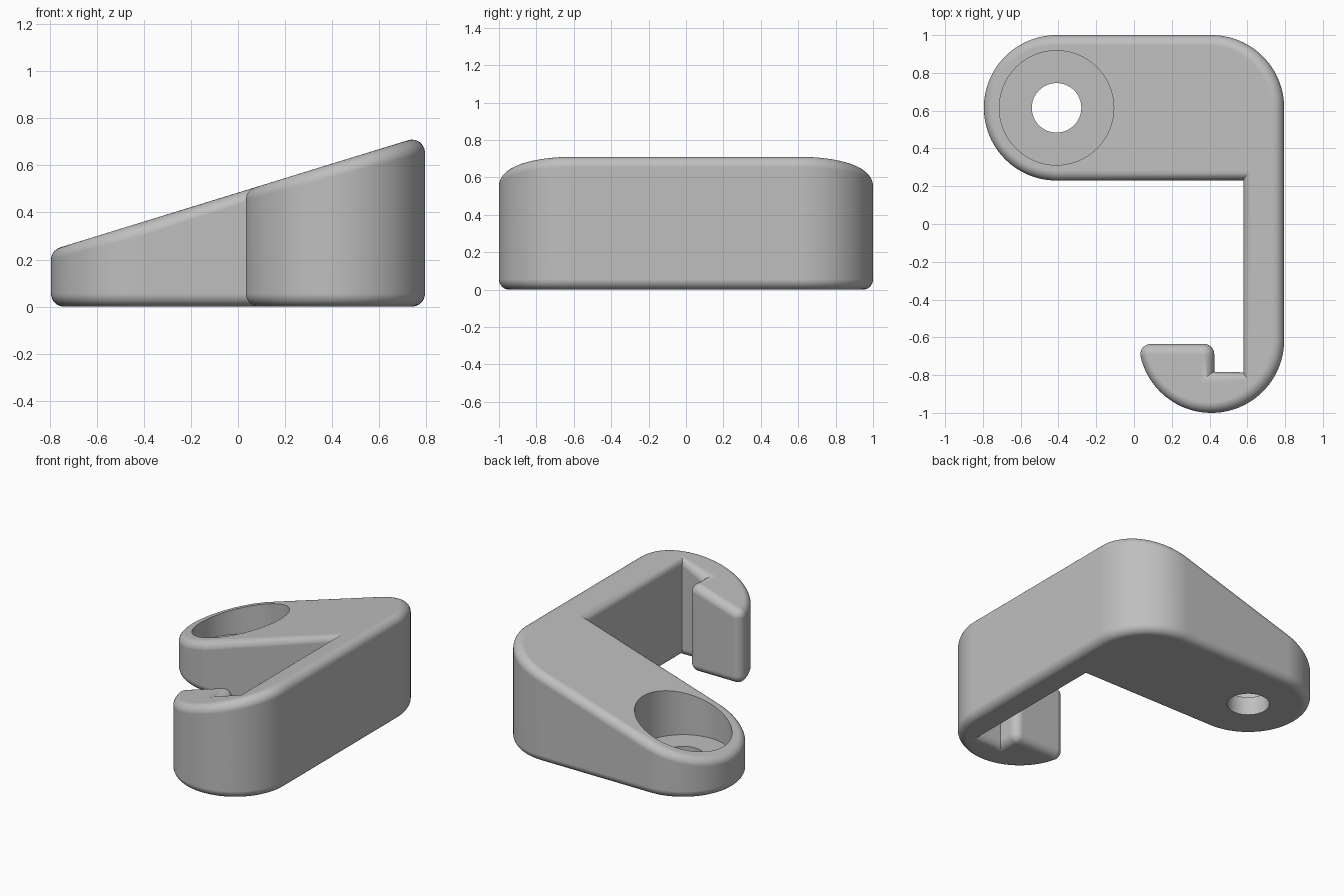
import bpy, bmesh
from math import sin, cos, radians, degrees, atan2, sqrt, pi
from mathutils import Vector

cube = bpy.data.objects.get("Cube")
if cube:
    bpy.data.objects.remove(cube, do_unlink=True)

R = 0.385       # large plan radius
F = 0.055       # edge fillet and hook tip radius
SLOPE = 0.308   # rise of the top face along x
MID = 0.4845    # height of the top face at x = 0
STEPS = 8       # fillet segments

grey = bpy.data.materials.new("plain grey")
grey.use_nodes = True
colour = (0.52, 0.52, 0.52, 1)
grey.diffuse_color = colour
grey.node_tree.nodes["Principled BSDF"].inputs["Base Color"].default_value = colour


def arc(cx, cy, radius, start, end, count):
    """Points inset by the fillet, each with its outward direction."""
    points = []
    for i in range(count + 1):
        a = radians(start + (end - start) * i / count)
        out = Vector((cos(a), sin(a), 0))
        points.append((Vector((cx, cy, 0)) + out * (radius - F), out))
    return points


def inner_corner(x, y, sx, sy):
    out = Vector((sx, sy, 0))
    return [(Vector((x, y, 0)) - out * F, out)]


# Plan outline, counter-clockwise: rounded end, inner arm, hook, outer corners
tip_y = -0.635 - F
hook_y = R - 1
tip_x = 0.41 - sqrt((R - F) ** 2 - (tip_y - hook_y) ** 2)
tip_angle = degrees(atan2(tip_y - hook_y, tip_x - 0.41)) + 360
outline = (arc(-0.41, 1 - R, R, 90, 270, 48)
           + inner_corner(0.58, 0.23, -1, -1)
           + inner_corner(0.58, -0.785, -1, 1)
           + inner_corner(0.425, -0.785, 1, 1)
           + arc(0.425 - F, tip_y, F, 0, 90, 8)
           + arc(tip_x, tip_y, F, 90, tip_angle, 10)
           + arc(0.41, hook_y, R, tip_angle, 360, 44)[1:]
           + arc(0.41, 1 - R, R, 0, 90, 24))


def fillet_ring(bm, t, normal, height):
    """One ring of a rolling fillet between the wall (t=0) and a face (t=1)."""
    ring = []
    for centre, out in outline:
        angle = out.angle(normal)
        a = sin((1 - t) * angle) / sin(angle)
        b = sin(t * angle) / sin(angle)
        p = centre + Vector((0, 0, height(centre.x))) + F * (a * out + b * normal)
        ring.append(bm.verts.new(p))
    return ring


# Wedge-shaped body with filleted bottom and sloping top
bm = bmesh.new()
down = Vector((0, 0, -1))
up = Vector((-SLOPE, 0, 1)).normalized()
drop = F * sqrt(1 + SLOPE ** 2)
rings = [fillet_ring(bm, 1 - i / STEPS, down, lambda x: F) for i in range(STEPS + 1)]
rings += [fillet_ring(bm, i / STEPS, up, lambda x: MID + SLOPE * x - drop)
          for i in range(STEPS + 1)]
count = len(outline)
for low, high in zip(rings, rings[1:]):
    for i in range(count):
        j = (i + 1) % count
        bm.faces.new((low[i], low[j], high[j], high[i]))
bm.faces.new(list(reversed(rings[0])))
bm.faces.new(rings[-1])
bmesh.ops.remove_doubles(bm, verts=bm.verts, dist=0.0002)
bmesh.ops.recalc_face_normals(bm, faces=bm.faces)
mesh = bpy.data.meshes.new("hook_bracket")
bm.to_mesh(mesh)
bm.free()
mesh.materials.append(grey)
bracket = bpy.data.objects.new("hook_bracket", mesh)
bpy.context.collection.objects.link(bracket)


# Screw hole and its counterbore
def drill(name, radius, bottom):
    bpy.ops.mesh.primitive_cylinder_add(vertices=64, radius=radius, depth=1,
                                        location=(-0.41, 1 - R, bottom + 0.5))
    cutter = bpy.context.object
    cutter.name = name
    cutter.hide_render = True
    cutter.data.materials.append(grey)
    mod = bracket.modifiers.new(name, "BOOLEAN")
    mod.operation = "DIFFERENCE"
    mod.solver = "EXACT"
    mod.object = cutter
    bpy.ops.object.select_all(action="DESELECT")
    bpy.context.view_layer.objects.active = bracket
    bracket.select_set(True)
    bpy.ops.object.modifier_apply(modifier=name)
    bpy.data.objects.remove(cutter, do_unlink=True)


drill("counterbore", 0.303, 0.125)
drill("screw_hole", 0.131, -0.2)

bpy.ops.object.shade_smooth_by_angle(angle=radians(30))
weighted = bracket.modifiers.new("face normals", "WEIGHTED_NORMAL")
weighted.keep_sharp = True
